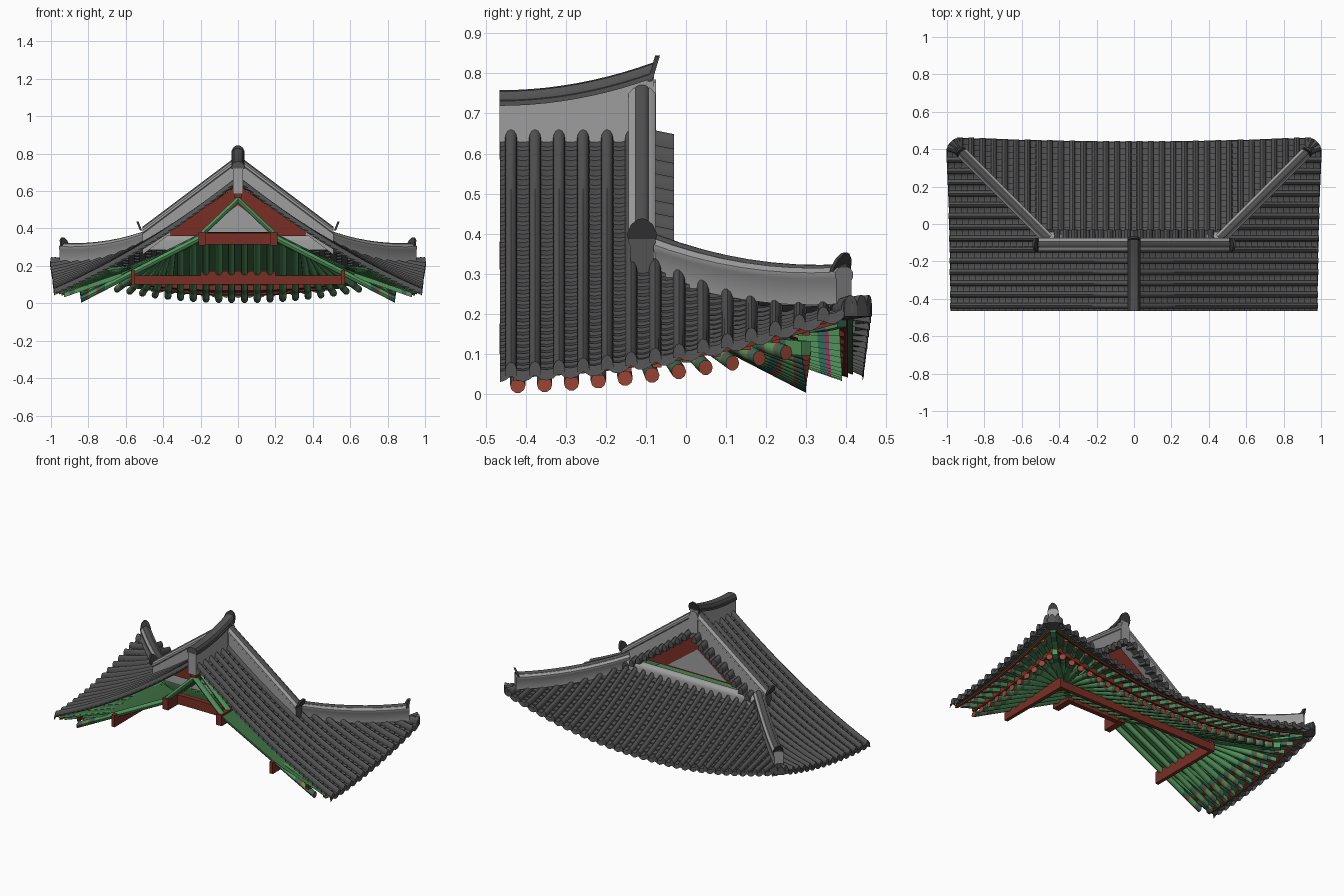
import bpy, bmesh, math
from mathutils import Vector

if "Cube" in bpy.data.objects:
    bpy.data.objects.remove(bpy.data.objects["Cube"])

# ---------- colours ----------
COL = {"tile_grey": (.085, .085, .085), "dark_cap": (.045, .045, .047), "mortar_grey": (.34, .34, .34),
       "rafter_green": (.085, .30, .105), "soffit_green": (.05, .17, .06), "beam_red": (.19, .028, .018),
       "rafter_end_red": (.33, .06, .035), "teal_band": (.03, .15, .10), "magenta_band": (.35, .03, .14)}
MATS = []
for n, c in COL.items():
    m = bpy.data.materials.new(n)
    m.diffuse_color = (*c, 1)
    m.use_nodes = True
    m.node_tree.nodes["Principled BSDF"].inputs["Base Color"].default_value = m.diffuse_color
    MATS.append(m)
TILE, CAP, MORTAR, GREEN, SOFFIT, RED, END, TEAL, MAG = range(9)

parts = {}  # part name -> bmesh; only x >= 0 is built, a mirror makes the rest


def part(name):
    if name not in parts:
        parts[name] = bmesh.new()
    return parts[name]


def grid(name, rows, mat):
    """Surface through rows of points."""
    bm = part(name)
    vs = [[bm.verts.new(p) for p in r] for r in rows]
    for a, b in zip(vs, vs[1:]):
        for i in range(len(a) - 1):
            bm.faces.new((a[i], a[i + 1], b[i + 1], b[i])).material_index = mat


def sweep(name, path, sec, mat, cap=None, seg=None, lean=0):
    """Sweep a closed (across, up) section along a path that is straight in plan."""
    bm = part(name)
    path = [Vector(p) for p in path]
    d = path[-1] - path[0]
    d.z = 0
    d.normalize()
    side, up = Vector((d.y, -d.x, 0)), Vector((0, 0, 1)) + d * lean
    rings = [[bm.verts.new(p + side * a + up * b) for a, b in sec] for p in path]
    n = len(sec)
    for k, (r, q) in enumerate(zip(rings, rings[1:])):
        for i in range(n):
            f = bm.faces.new((r[i], r[(i + 1) % n], q[(i + 1) % n], q[i]))
            f.material_index = seg[k] if seg else mat
    for r in (rings[0], rings[-1]):
        bm.faces.new(r).material_index = mat if cap is None else cap


def box(name, x0, x1, y0, y1, z0, z1, mat):
    xm, w = (x0 + x1) / 2, (x1 - x0) / 2
    sweep(name, [(xm, y0, 0), (xm, y1, 0)], [(-w, z0), (w, z0), (w, z1), (-w, z1)], mat)


def dome(w, h, n=6, z=0, foot=0):
    pts = [(w * math.cos(math.pi * i / n), z + h * math.sin(math.pi * i / n)) for i in range(n + 1)]
    return pts + ([(-w, z - foot), (w, z - foot)] if foot else [])


def ngon(r, n=10):
    return [(r * math.cos(2 * math.pi * i / n), r * math.sin(2 * math.pi * i / n)) for i in range(n)]


# ---------- roof shape: u runs down the slope, s runs along the eave; hip is u = s + HIP ----------
HIP = .54


def lift(u, s):
    v = min(max((s + .46) / .88, 0), 1.05)
    return .165 * v ** 1.8 * (u / .98) ** 2


def roof(u, s):
    return .65 - .8 * u + .19 * u * u + lift(u, s)


def raft(u, s):
    return .355 - .515 * (u - .19) + lift(u, s)


def soffit(u, s):
    return (.38 - .515 * (u - .19) if u < .6 else .169 - .34 * (u - .6)) + lift(u, s)


def eave(s):  # bowed out towards the corner, rounded at it
    return .978 + .022 * min(max((s + .46) / .88, 0), 1) ** 2 - max(0, s - .385) * .45


def place(back, u, s, z):
    return Vector((s + HIP, u - HIP, z)) if back else Vector((u, s, z))


def top(back, s):
    if back:
        return max(.46, s + HIP)
    return .02 if s < -.1 else s + HIP


# ---------- tiles ----------
def cover_tile(back, s):
    a, b = top(back, s), eave(s) + .006
    n = max(2, int((b - a) / .07))
    us = [a + (b - a) * i / n for i in range(n + 1)]
    sweep("cover_tiles", [place(back, u, s, roof(u, s)) for u in us], dome(.0155, .026, 6, .006, .01), TILE)


def pan_tile(back, c, lo, hi):
    a, b = top(back, c), eave(c)
    n = max(2, round((b - a) / .032))
    ss = [lo + (hi - lo) * i / 4 for i in range(5)]
    rows = []
    for j in range(n):
        for u, h in ((a + (b - a) * j / n, -.002), (a + (b - a) * (j + 1) / n, .007)):
            rows.append([place(back, u, s, roof(u, s) + h + .008 * ((s - c) / .03) ** 2) for s in ss])
    # hanging drip plate at the eave
    rows.append([place(back, b + .004, s, roof(b, s) - .02 + .016 * ((s - c) / .03) ** 2) for s in ss])
    grid("pan_tiles", rows, TILE)


pan_tile(False, -.467, -.465, -.437)
for i in range(15):
    s = -.437 + .06 * i
    cover_tile(False, s)
    if i < 14:
        pan_tile(False, s + .03, s, s + .06)
pan_tile(True, -HIP, -HIP, -HIP + .03)
for i in range(16):
    s = -HIP + .03 + .06 * i
    cover_tile(True, s)
    if i < 15:
        pan_tile(True, s + .03, s, s + .06)
# fan of short tiles round the corner
for deg in (22, 45, 68):
    dx, dy = math.cos(math.radians(deg)), math.sin(math.radians(deg))
    sweep("corner_tiles", [(.92 + dx * r, .38 + dy * r, .205 + r * .12) for r in (0, .05, .084)],
          dome(.017, .028, 6, .004, .026), TILE)

# short tiles along the gable edge, with the bed below them
for i in range(10):
    x = .035 + .047 * i
    z = roof(x, -.46)
    sweep("gable_edge_tiles", [(x, -.09, z + .004), (x, -.03, z - .008)], dome(.0165, .03, 6, .004, .012), TILE)
grid("gable_edge_bed", [[(x, y, roof(x, -.46) + d) for y, d in ((-.12, .004), (-.033, -.010))]
                        for x in (0, .12, .24, .36, .48)], TILE)

# ---------- ridges ----------
ys = [-.466 + .386 * i / 10 for i in range(11)]
ridge = [(0, y, .755 + .07 * ((y + .466) / .386) ** 2) for y in ys]
sweep("main_ridge_mortar", ridge, [(0, -.17), (.028, -.17), (.028, -.035), (0, -.035)], MORTAR)
sweep("main_ridge_tiles", ridge, [(0, -.036), (.036, -.036), (.036, -.024), (.031, -.022), (.031, -.012),
                                  (.022, 0), (0, .003)], TILE)


def ridge_run(name, path, w, depth, cap):
    sweep(name + "_mortar", path, [(-w * .85, -depth), (w * .85, -depth), (w * .85, -.04), (w, -.034), (w, -.02),
                                   (w * .6, -.008), (-w * .6, -.008), (-w, -.02), (-w, -.034), (-w * .85, -.04)],
          MORTAR, cap)
    sweep(name + "_top_tile", path, dome(w * .48, .009, 6, -.009, .004), TILE)


def end_plate(p, d, w, h):
    p, d = Vector(p), Vector(d).normalized()
    sec = [(-w, 0), (w, 0), (w, h * .3), (w * .75, h * .7), (w * .3, h * .95), (0, h),
           (-w * .3, h * .95), (-w * .75, h * .7), (-w, h * .3)]
    sweep("ridge_end_plates", [p, p + d * .012], sec, CAP, lean=.4)


ridge_run("gable_ridge", [(x, -.11, .7925 - .75 * x) for x in (.0, .17, .34, .51)], .034, .15, TILE)
hs = [-.08 + .475 * i / 8 for i in range(9)]
ridge_run("hip_ridge", [(s + HIP, s, .322 + .078 * ((.33 - s) / .41) ** 2) for s in hs], .031, .10, MORTAR)
end_plate((.512, -.11, .388), (1, 0, 0), .036, .05)
end_plate((.918, .378, .298), (1, 1, 0), .030, .055)
# finial over the gable
sweep("ridge_finial", [(0, -.095, .785), (0, -.083, .785)],
      [(0, -.005), (.036, -.005), (.036, .025), (.026, .047), (.01, .058), (0, .06)], CAP, lean=.3)
sweep("gable_ridge_knob", [(0, -.145, .745), (0, -.075, .745)],
      [(0, -.1), (.03, -.1), (.03, .01), (.02, .032), (0, .04)], MORTAR)

# ---------- gable, set back under the roof ----------
sweep("gable_board", [(0, -.14, 0), (0, -.12, 0)], [(0, .36), (.36, .36), (.365, .378), (0, .635)], RED)
sweep("gable_wall", [(0, -.143, 0), (0, -.117, 0)], [(0, .37), (.21, .37), (0, .525)], MORTAR)
sweep("gable_base_ridge", [(0, -.07, .335), (.5, -.07, .335)], dome(.028, .03, 8, 0, .05), MORTAR)

# ---------- timber frame ----------
box("upper_purlin", .17, .21, -.466, -.33, .31, .38, RED)
box("upper_cross_beam", 0, .2, -.37, -.34, .315, .375, RED)
box("lower_purlin", .55, .572, -.466, .03, .10, .175, RED)
box("lower_cross_beam", 0, .572, .01, .032, .10, .148, RED)
box("lower_cross_beam_top", 0, .2, .012, .030, .148, .172, RED)
box("ridge_beam", 0, .022, -.455, -.14, .565, .61, RED)

# ---------- rafters ----------
for i in range(5):
    y = -.437 + .067 * i
    sweep("upper_rafters", [(.0, y, .555), (.21, y, .355)], ngon(.02), GREEN)


def rafter(back, e):
    s0 = e if e < -.2 else -.2 + (e + .2) * .3
    u0 = max(.19, s0 + HIP)
    a, b = place(back, u0, s0, raft(u0, s0)), place(back, .84, e, raft(.84, e))
    sweep("round_rafters", [a.lerp(b, t) for t in (0, .80, .85, .87, .94, .955, 1)], ngon(.019), GREEN, END,
          [GREEN, TEAL, END, GREEN, END, TEAL])
    # square flying rafter above it
    f = e + max(0, e + .2) * .11
    a = place(back, .62, s0 + (e - s0) * .45, soffit(.62, s0) - .010)
    b = place(back, .93, f, soffit(.93, f) - .012)
    sq = [(-.011, -.013), (.011, -.013), (.011, .012), (-.011, .012)]
    sweep("flying_rafters", [a.lerp(b, t) for t in (0, .82, .88, .91, 1)], sq, GREEN, END,
          [GREEN, TEAL, MAG, GREEN])


for i in range(11):
    rafter(False, -.42 + .067 * i)
for i in range(12):
    rafter(True, -HIP + .035 + .068 * i)
sq = [(-.016, -.018), (.016, -.018), (.016, .018), (-.016, .018)]
sweep("hip_rafter", [(u, u - HIP, raft(u, u - HIP)) for u in (.19, .4, .6, .76, .80, .84)], sq, GREEN, GREEN,
      [GREEN, GREEN, GREEN, TEAL, GREEN])
sweep("hip_flying_rafter", [(u, u - HIP, soffit(u, u - HIP) - .012) for u in (.6, .75, .87, .90, .93)], sq, GREEN, TEAL,
      [GREEN, GREEN, TEAL, GREEN])

# soffit boards above the rafters, and red eave battens across them
for back in (False, True):
    s_first = -HIP if back else -.46
    rows = []
    for i in range(25):
        s = s_first + (.405 - s_first) * i / 24
        a = max(.19, s + HIP)
        us = [a + (.957 - a) * k / 12 for k in range(13)]
        rows.append([place(back, u, s, soffit(u, s)) for u in us])
    grid("soffit_boards", rows, SOFFIT)
    for u, drop, last in ((.80, .032, .26), (.925, .012, .38)):
        rows = []
        for i in range(17):
            s = s_first + (last - s_first) * i / 16
            rows.append([place(back, u + du, s, soffit(u, s) - dz)
                         for du, dz in ((0, .003), (0, drop), (.02, drop + .006), (.02, .008), (0, .003))])
        grid("eave_battens", rows, RED)

# ---------- make the objects ----------
for name, bm in parts.items():
    bmesh.ops.recalc_face_normals(bm, faces=bm.faces)
    if name in ("pan_tiles", "gable_edge_bed"):  # open sheets face up
        for f in bm.faces:
            f.normal_update()
            if f.normal.z < 0:
                f.normal_flip()
    used = sorted({f.material_index for f in bm.faces})
    for f in bm.faces:
        f.material_index = used.index(f.material_index)
    me = bpy.data.meshes.new(name)
    bm.to_mesh(me)
    bm.free()
    for k in used:
        me.materials.append(MATS[k])
    ob = bpy.data.objects.new(name, me)
    bpy.context.collection.objects.link(ob)
    bpy.ops.object.select_all(action='DESELECT')
    ob.select_set(True)
    bpy.context.view_layer.objects.active = ob
    bpy.ops.object.shade_smooth_by_angle(angle=math.radians(40))
    mod = ob.modifiers.new("mirror_x", 'MIRROR')
    mod.use_axis[0] = True
    mod.use_mirror_merge = False
